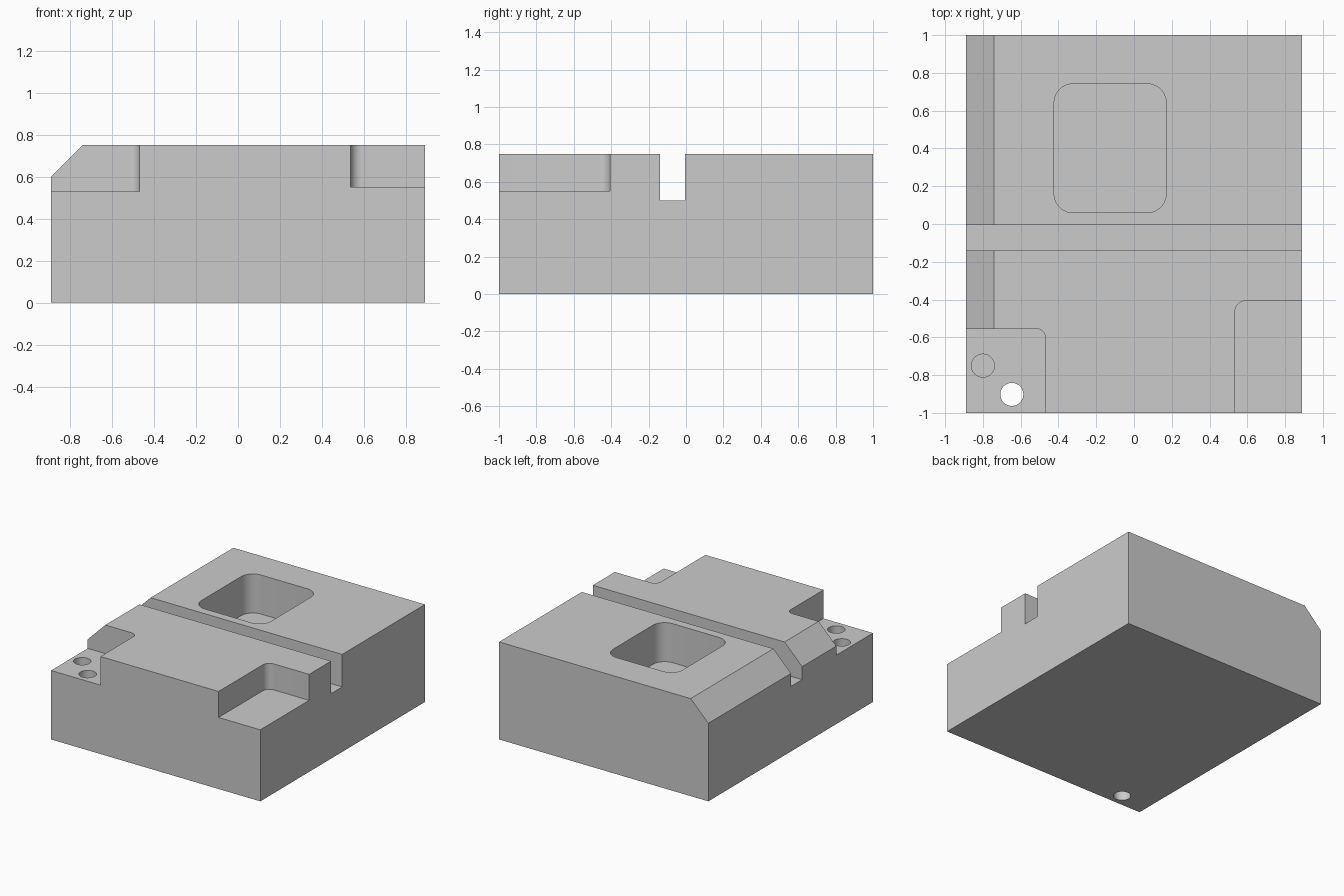
import bpy
import bmesh
from math import cos, sin, pi, radians

cube = bpy.data.objects.get("Cube")
if cube:
    bpy.data.objects.remove(cube, do_unlink=True)

HALF_X, HALF_Y, TOP = 0.89, 1.0, 0.75
OVER = 0.2  # how far cutters reach past the block

grey = bpy.data.materials.new("machined grey")
grey.use_nodes = True
colour = (0.6, 0.6, 0.6, 1)
grey.diffuse_color = colour
grey.node_tree.nodes["Principled BSDF"].inputs["Base Color"].default_value = colour


def extrude(name, points, offset):
    """Solid made from a closed outline pushed along an offset."""
    bm = bmesh.new()
    face = bm.faces.new([bm.verts.new(p) for p in points])
    moved = bmesh.ops.extrude_face_region(bm, geom=[face])["geom"]
    verts = [v for v in moved if isinstance(v, bmesh.types.BMVert)]
    bmesh.ops.translate(bm, verts=verts, vec=offset)
    bmesh.ops.recalc_face_normals(bm, faces=bm.faces)
    mesh = bpy.data.meshes.new(name)
    bm.to_mesh(mesh)
    bm.free()
    mesh.materials.append(grey)
    obj = bpy.data.objects.new(name, mesh)
    bpy.context.collection.objects.link(obj)
    return obj


def rounded_cutter(name, x0, x1, y0, y1, floor, radius, steps=10):
    """Upright prism with rounded corners, open above the block."""
    corners = [(x1 - radius, y1 - radius), (x0 + radius, y1 - radius),
               (x0 + radius, y0 + radius), (x1 - radius, y0 + radius)]
    points = []
    for quarter, (cx, cy) in enumerate(corners):
        for i in range(steps + 1):
            a = (quarter + i / steps) * pi / 2
            points.append((cx + radius * cos(a), cy + radius * sin(a), floor))
    return extrude(name, points, (0, 0, TOP + OVER - floor))


def hole_cutter(name, x, y, floor, radius=0.061, sides=40):
    ring = [2 * pi * i / sides for i in range(sides)]
    points = [(x + radius * cos(a), y + radius * sin(a), floor) for a in ring]
    return extrude(name, points, (0, 0, TOP + OVER - floor))


# Block with one chamfered long edge
profile = [(-HALF_X, 0), (HALF_X, 0), (HALF_X, TOP), (-0.74, TOP), (-HALF_X, 0.6)]
block = extrude("machined_block", [(x, -HALF_Y, z) for x, z in profile],
                (0, 2 * HALF_Y, 0))

# Cross slot, pocket, corner steps and drilled holes
slot = [(-0.14, 0.5), (-0.005, 0.5), (-0.005, TOP + OVER), (-0.14, TOP + OVER)]
cutters = [
    extrude("slot_cutter", [(-HALF_X - OVER, y, z) for y, z in slot],
            (2 * (HALF_X + OVER), 0, 0)),
    rounded_cutter("pocket_cutter", -0.423, 0.17, 0.06, 0.742, 0.45, 0.1),
    rounded_cutter("right_step_cutter", -HALF_X - OVER, -0.47,
                   -HALF_Y - OVER, -0.555, 0.53, 0.045),
    rounded_cutter("left_step_cutter", 0.535, HALF_X + OVER,
                   -HALF_Y - OVER, -0.407, 0.55, 0.055),
    hole_cutter("blind_hole_cutter", -0.8, -0.75, 0.25),
    hole_cutter("through_hole_cutter", -0.647, -0.902, -OVER),
]

bpy.ops.object.select_all(action="DESELECT")
bpy.context.view_layer.objects.active = block
block.select_set(True)
for cutter in cutters:
    cutter.hide_render = True
    mod = block.modifiers.new(cutter.name, "BOOLEAN")
    mod.operation = "DIFFERENCE"
    mod.solver = "EXACT"
    mod.object = cutter
    bpy.ops.object.modifier_apply(modifier=mod.name)
    bpy.data.objects.remove(cutter, do_unlink=True)

bpy.ops.object.shade_smooth_by_angle(angle=radians(30))
